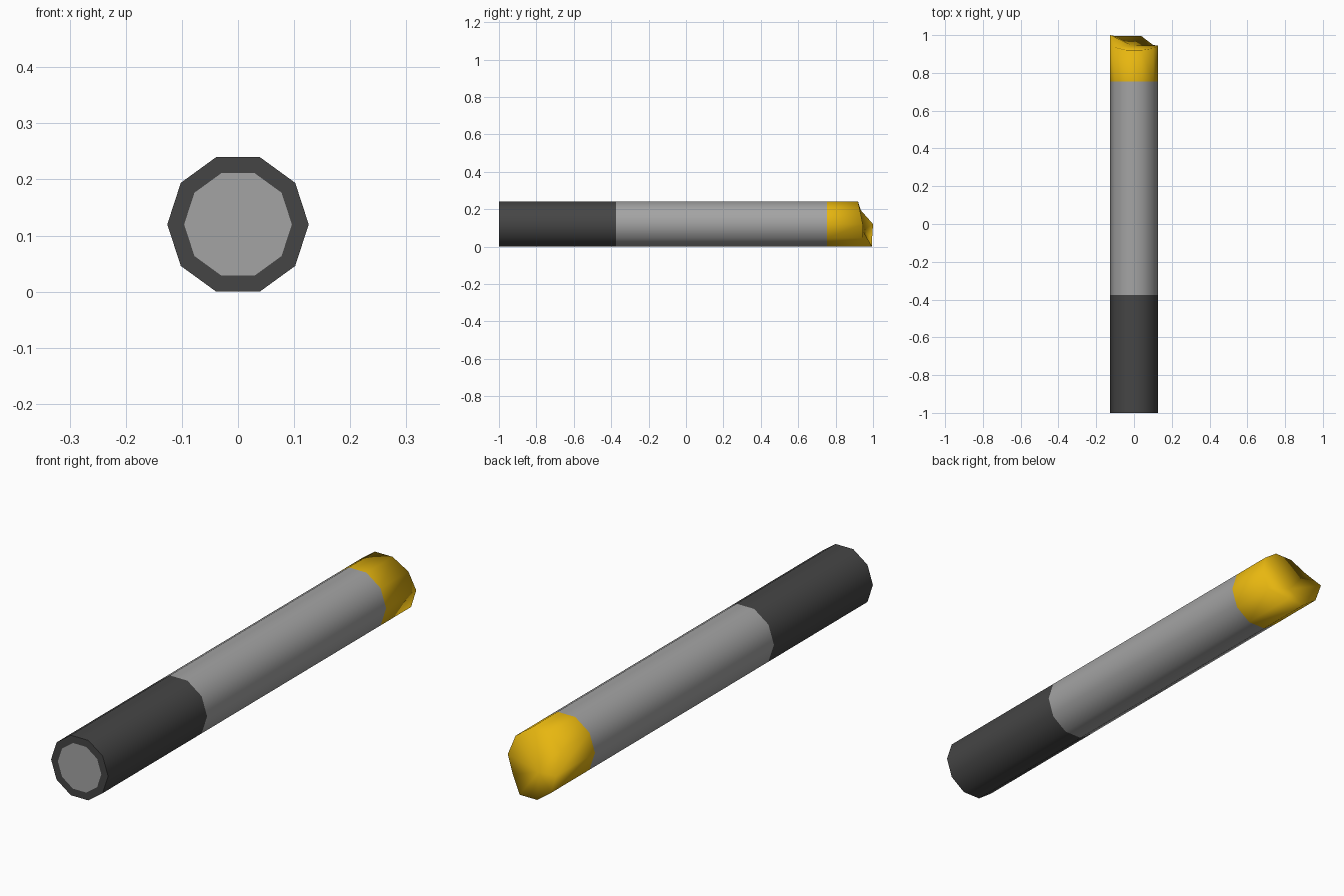
import bpy, bmesh
from math import cos, sin, pi

SIDES = 10
R = 0.126
ZC = R * sin(2 * pi / 5)

cube = bpy.data.objects.get("Cube")
if cube:
    bpy.data.objects.remove(cube)


def material(name, rgb):
    m = bpy.data.materials.new(name)
    m.use_nodes = True
    m.diffuse_color = (*rgb, 1)
    m.node_tree.nodes["Principled BSDF"].inputs["Base Color"].default_value = (*rgb, 1)
    return m


dark = material("dark grey", (0.06, 0.06, 0.06))
grey = material("mid grey", (0.37, 0.37, 0.37))
gold = material("gold", (0.8, 0.47, 0.005))


def ring(bm, ys, r=R):
    """Ten-sided ring around the y axis, with one y per corner, from +x upward."""
    return [bm.verts.new((r * cos(2 * pi * i / SIDES), y, ZC + r * sin(2 * pi * i / SIDES)))
            for i, y in enumerate(ys)]


def bridge(bm, a, b, smooth=True):
    for i in range(SIDES):
        j = (i + 1) % SIDES
        bm.faces.new((a[i], b[i], b[j], a[j])).smooth = smooth


def finish(name, bm, *mats):
    bmesh.ops.recalc_face_normals(bm, faces=bm.faces)
    me = bpy.data.meshes.new(name)
    bm.to_mesh(me)
    bm.free()
    for m in mats:
        me.materials.append(m)
    ob = bpy.data.objects.new(name, me)
    bpy.context.collection.objects.link(ob)


def flat(y):
    return [y] * SIDES


# Dark handle with a grey disc set in its flat end
bm = bmesh.new()
end = ring(bm, flat(-1))
inner = ring(bm, flat(-1), 0.096)
bridge(bm, end, ring(bm, flat(-0.375)))
bridge(bm, inner, end, smooth=False)
disc = bm.faces.new(inner)
disc.material_index = 1
for e in bm.edges:
    if all(v in end for v in e.verts):
        e.smooth = False
finish("handle", bm, dark, grey)

# Plain grey shaft
bm = bmesh.new()
bridge(bm, ring(bm, flat(-0.375)), ring(bm, flat(0.755)))
finish("shaft", bm, grey)

# Gold tip with an uneven, hollowed end
bm = bmesh.new()
rim = ring(bm, [0.945, 0.93, 0.92, 0.92, 0.935, 1, 0.995, 0.995, 0.995, 0.947])
bridge(bm, ring(bm, flat(0.755)), rim)
pit = bm.verts.new((-0.01, 0.945, 0.085))
for i in range(SIDES):
    bm.faces.new((rim[i], rim[(i + 1) % SIDES], pit)).smooth = True
finish("tip", bm, gold)
